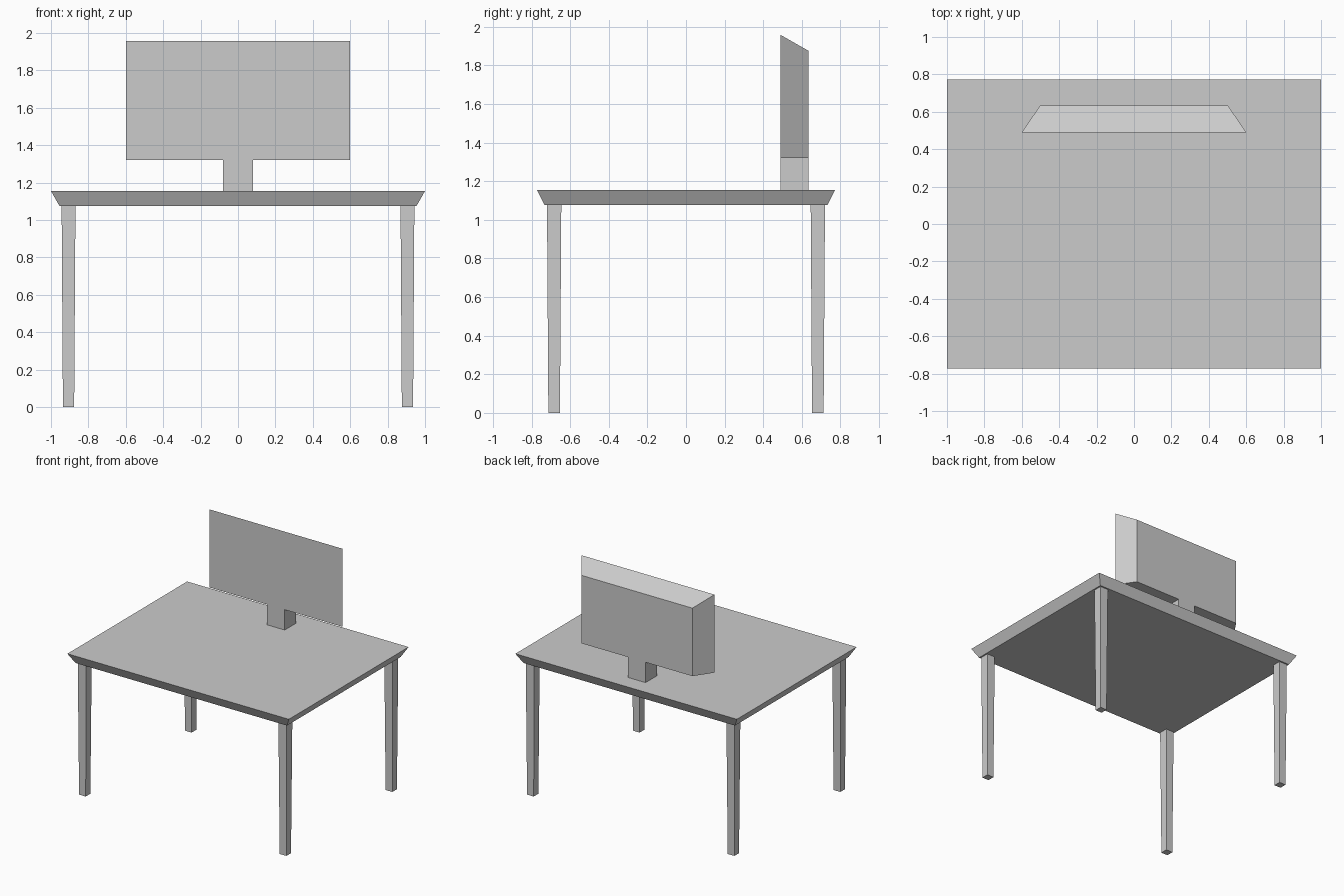
import bpy, bmesh

if "Cube" in bpy.data.objects:
    bpy.data.objects.remove(bpy.data.objects["Cube"])


def loft(name, lower, upper):
    """Solid joining two matching outlines."""
    bm = bmesh.new()
    a = [bm.verts.new(p) for p in lower]
    b = [bm.verts.new(p) for p in upper]
    bm.faces.new(a)
    bm.faces.new(b)
    n = len(a)
    for i in range(n):
        j = (i + 1) % n
        bm.faces.new((a[i], a[j], b[j], b[i]))
    bmesh.ops.recalc_face_normals(bm, faces=bm.faces)
    mesh = bpy.data.meshes.new(name)
    bm.to_mesh(mesh)
    bm.free()
    obj = bpy.data.objects.new(name, mesh)
    bpy.context.collection.objects.link(obj)
    return obj


def rect(cx, cy, hx, hy, z):
    return [(cx + sx * hx, cy + sy * hy, z)
            for sx, sy in ((-1, -1), (1, -1), (1, 1), (-1, 1))]


TABLE_BOTTOM, TABLE_TOP = 1.076, 1.155

# Tabletop with bevelled underside edge
loft("tabletop", rect(0, 0, 0.955, 0.732, TABLE_BOTTOM),
     rect(0, 0, 1.0, 0.772, TABLE_TOP))

# Four legs, tapering slightly to the floor
for side, sx in (("left", -1), ("right", 1)):
    for end, sy in (("front", -1), ("back", 1)):
        cx, cy = 0.906 * sx, 0.683 * sy
        loft(f"{end}_{side}_leg", rect(cx, cy, 0.03, 0.03, 0),
             rect(cx, cy, 0.037, 0.037, TABLE_BOTTOM))


# Monitor: screen and stand in one outline, narrowing towards the back
def monitor_outline(half_width, top, y):
    right = [(0.079, TABLE_TOP), (0.079, 1.321),
             (half_width, 1.321), (half_width, top)]
    left = [(-x, z) for x, z in reversed(right)]
    return [(x, y, z) for x, z in right + left]


loft("monitor", monitor_outline(0.6, 1.958, 0.49),
     monitor_outline(0.502, 1.876, 0.634))
